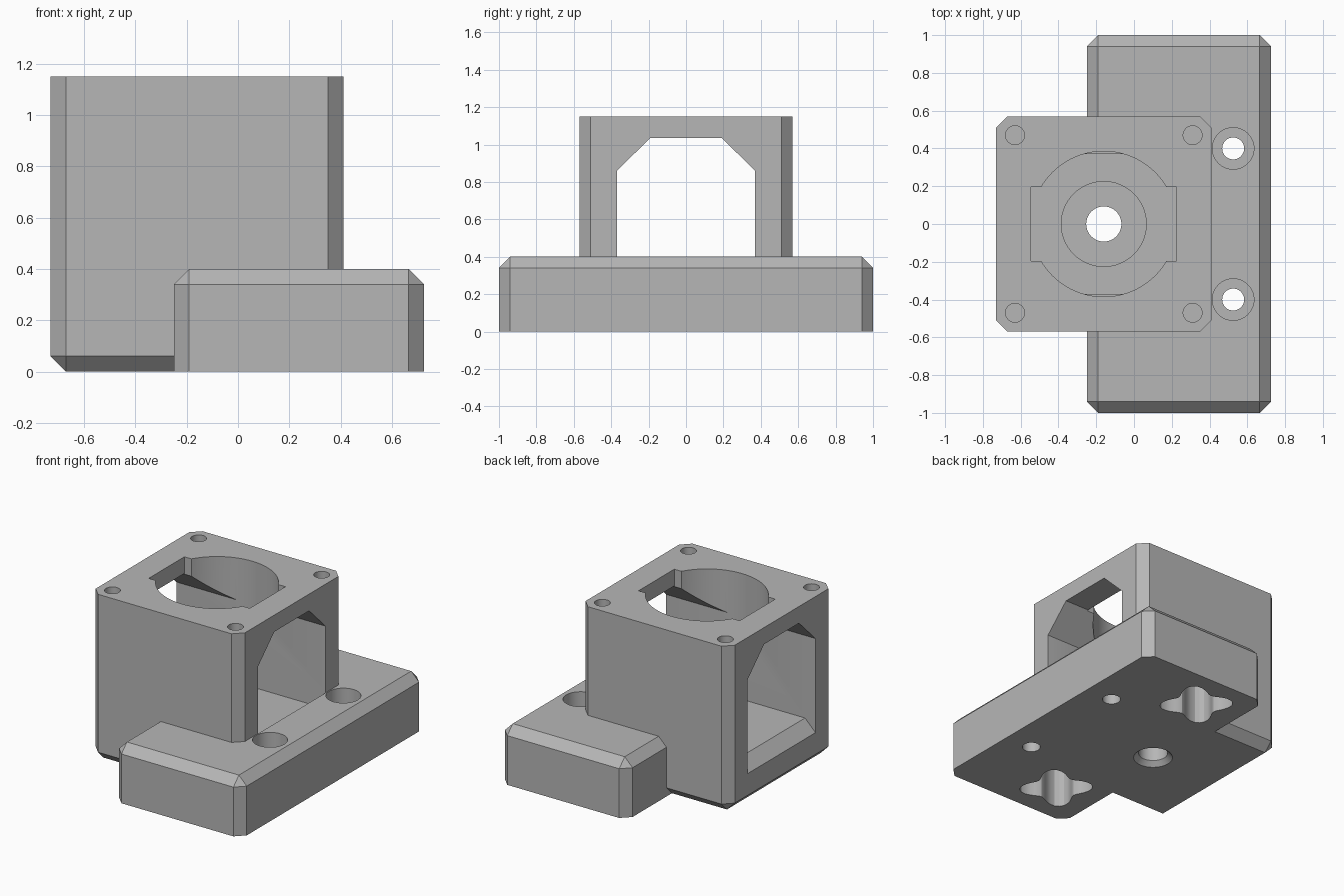
import bpy, bmesh, math

if "Cube" in bpy.data.objects:
    bpy.data.objects.remove(bpy.data.objects["Cube"])

CX = -0.16  # centre of the housing
grey = bpy.data.materials.new("light grey")
grey.diffuse_color = (0.47, 0.47, 0.47, 1)
grey.use_nodes = True
grey.node_tree.nodes["Principled BSDF"].inputs["Base Color"].default_value = grey.diffuse_color


def make(name, bm):
    bmesh.ops.recalc_face_normals(bm, faces=bm.faces)
    me = bpy.data.meshes.new(name)
    bm.to_mesh(me)
    bm.free()
    me.materials.append(grey)
    ob = bpy.data.objects.new(name, me)
    bpy.context.collection.objects.link(ob)
    return ob


def loft(name, rings):
    """Closed solid through rings of equal point count."""
    bm = bmesh.new()
    loops = [[bm.verts.new(p) for p in r] for r in rings]
    n = len(loops[0])
    for a, b in zip(loops, loops[1:]):
        for i in range(n):
            j = (i + 1) % n
            bm.faces.new((a[i], a[j], b[j], b[i]))
    bm.faces.new(loops[0][::-1])
    bm.faces.new(loops[-1])
    return make(name, bm)


def chamfered_box(name, x0, x1, y0, y1, z1, edge_z, c=0.06):
    """Box on z = 0 with chamfered vertical edges and one chamfered rim."""
    bm = bmesh.new()
    bmesh.ops.create_cube(bm, size=1)
    for v in bm.verts:
        v.co = (x0 if v.co.x < 0 else x1, y0 if v.co.y < 0 else y1, 0 if v.co.z < 0 else z1)
    edges = [e for e in bm.edges
             if abs(e.verts[0].co.z - e.verts[1].co.z) > 0.01
             or all(abs(v.co.z - edge_z) < 1e-5 for v in e.verts)]
    bmesh.ops.bevel(bm, geom=edges, offset=c, segments=1, affect='EDGES', profile=0.5)
    return make(name, bm)


def turned(name, x, y, steps, n=64):
    """Round cutter from (radius, z) steps."""
    return loft(name, [[(x + r * math.cos(2 * math.pi * i / n),
                         y + r * math.sin(2 * math.pi * i / n), z) for i in range(n)]
                       for r, z in steps])


def boolean(ob, other, op):
    m = ob.modifiers.new("cut", 'BOOLEAN')
    m.operation, m.solver, m.object = op, 'EXACT', other
    dg = bpy.context.evaluated_depsgraph_get()
    dg.update()
    me = bpy.data.meshes.new_from_object(ob.evaluated_get(dg))
    ob.modifiers.clear()
    ob.data = me
    bpy.data.objects.remove(other)


# Housing block and mounting base
body = chamfered_box("motor_mount", -0.73, 0.41, -0.57, 0.57, 1.15, 0)
base = chamfered_box("base", -0.25, 0.725, -1, 1, 0.40, 0.40)
boolean(body, base, 'UNION')


# Side window through the housing, with a sloped sill on the left
def arch(x, floor):
    return [(x, y, z) for y, z in ((-0.37, floor), (0.37, floor), (0.37, 0.86),
                                   (0.19, 1.035), (-0.19, 1.035), (-0.37, 0.86))]


cutters = [loft("window_cut", [arch(-0.82, 0.12), arch(-0.65, 0.29), arch(0.411, 0.29)])]

# Top bore and its side slots
cutters.append(turned("bore_cut", CX, 0, [(0.385, 0.80), (0.385, 1.3)], 96))
cutters.append(loft("slot_cut", [[(CX + sx * 0.386, sy * 0.195, z) for sx, sy in
                                  ((-1, -1), (1, -1), (1, 1), (-1, 1))] for z in (0.95, 1.3)]))

# Floor seat with a through hole flared at the bottom
cutters.append(turned("seat_cut", CX, 0, [(0.155, -0.03), (0.093, 0.032), (0.093, 0.14),
                                          (0.225, 0.14), (0.225, 0.35)]))

for s in (-1, 1):
    # Screw holes in the housing top
    for sx in (-1, 1):
        cutters.append(turned("screw_cut", CX + sx * 0.47, s * 0.47, [(0.05, 0.8), (0.05, 1.3)], 32))
    # Counterbored bolt holes in the base
    cutters.append(turned("bolt_cut", 0.525, s * 0.4, [(0.058, -0.1), (0.058, 0.18),
                                                       (0.11, 0.18), (0.11, 0.6)], 48))
    # Four-lobed pockets in the underside
    ring = []
    for i in range(48):
        a = 2 * math.pi * i / 48
        r = 0.19 - 0.045 * math.cos(4 * a)
        ring.append((0.065 + r * math.cos(a), s * 0.7 + r * math.sin(a)))
    cutters.append(loft("pocket_cut", [[(x, y, z) for x, y in ring] for z in (-0.1, 0.28)]))

for c in cutters:
    boolean(body, c, 'DIFFERENCE')

# Smooth the round walls, keep the edges sharp
bpy.context.view_layer.objects.active = body
body.select_set(True)
bpy.ops.object.shade_smooth_by_angle(angle=math.radians(25))
